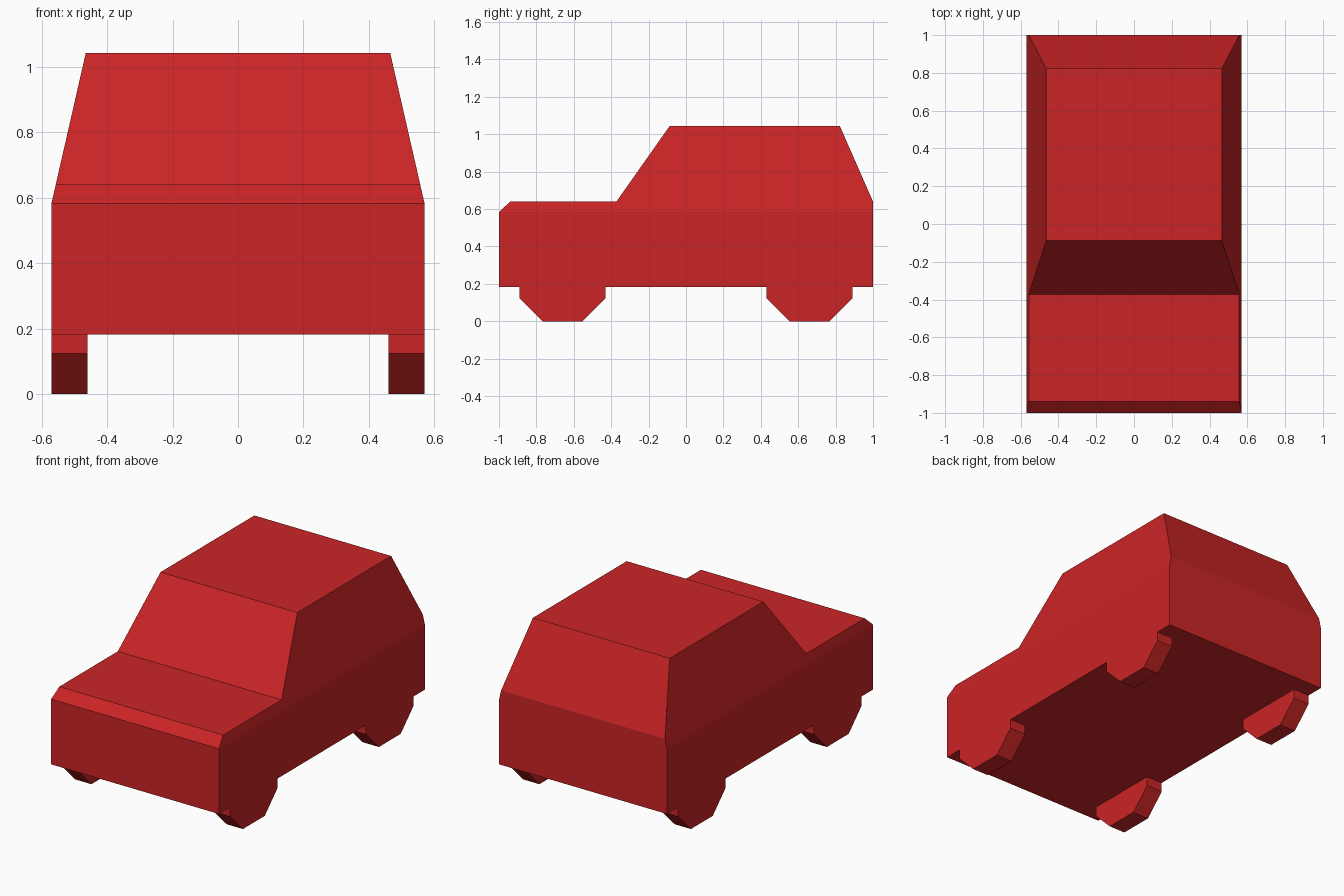
import bpy
import bmesh
from mathutils import Vector

if "Cube" in bpy.data.objects:
    bpy.data.objects.remove(bpy.data.objects["Cube"])

HALF_WIDTH, ROOF_HALF = 0.57, 0.465
FLOOR, SHOULDER, HOOD, ROOF = 0.182, 0.583, 0.64, 1.043

red = bpy.data.materials.new("red paint")
red.use_nodes = True
colour = (0.60, 0.018, 0.019, 1)
red.diffuse_color = colour
red.node_tree.nodes["Principled BSDF"].inputs["Base Color"].default_value = colour


def extrude_profile(profile, x0, x1):
    """Extrude a closed (y, z) side profile from x0 to x1."""
    bm = bmesh.new()
    face = bm.faces.new([bm.verts.new((x0, y, z)) for y, z in profile])
    grown = bmesh.ops.extrude_face_region(bm, geom=[face], use_keep_orig=True)
    moved = [v for v in grown["geom"] if isinstance(v, bmesh.types.BMVert)]
    bmesh.ops.translate(bm, verts=moved, vec=Vector((x1 - x0, 0, 0)))
    bmesh.ops.recalc_face_normals(bm, faces=bm.faces)
    return bm


def finish(bm, name):
    mesh = bpy.data.meshes.new(name)
    bmesh.ops.recalc_face_normals(bm, faces=bm.faces)
    bm.to_mesh(mesh)
    bm.free()
    mesh.materials.append(red)
    bpy.context.collection.objects.link(bpy.data.objects.new(name, mesh))


# Body: side profile, creased at the shoulder and tapered in towards the roof
bm = extrude_profile([
    (-1, FLOOR), (1, FLOOR), (1, HOOD), (0.823, ROOF), (-0.088, ROOF),
    (-0.372, HOOD), (-0.94, HOOD), (-1, SHOULDER)], -HALF_WIDTH, HALF_WIDTH)
bmesh.ops.bisect_plane(bm, geom=bm.verts[:] + bm.edges[:] + bm.faces[:], dist=1e-5,
                       plane_co=(0, 0, SHOULDER), plane_no=(0, 0, 1))
for v in bm.verts:
    t = max(0, (v.co.z - SHOULDER) / (ROOF - SHOULDER))
    v.co.x *= 1 + t * (ROOF_HALF / HALF_WIDTH - 1)
finish(bm, "body")

# Wheels: lower halves of octagons, flush with the body sides
for end, y in (("front", -0.66), ("rear", 0.66)):
    for side, s in (("left", 1), ("right", -1)):
        half = [(0.23, FLOOR), (0.23, 0.124), (0.106, 0)]
        profile = [(y + a, z) for a, z in half] + [(y - a, z) for a, z in reversed(half)]
        finish(extrude_profile(profile, s * 0.46, s * HALF_WIDTH), f"{end}_{side}_wheel")
